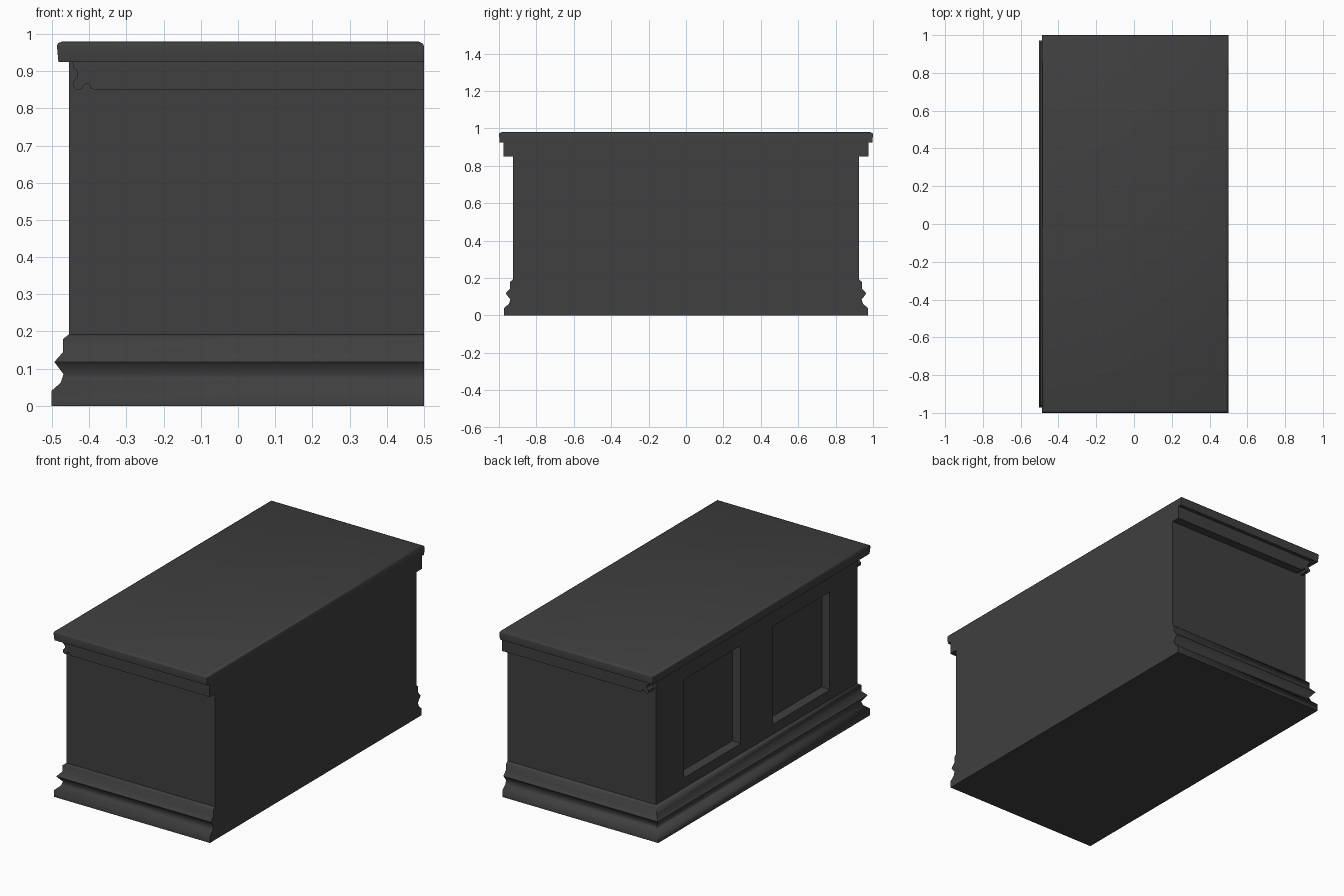
import bpy, bmesh, math
from mathutils import Vector

cube = bpy.data.objects.get("Cube")
if cube:
    bpy.data.objects.remove(cube, do_unlink=True)

charcoal = bpy.data.materials.new("charcoal_paint")
charcoal.use_nodes = True
COLOUR = (0.05, 0.05, 0.05, 1)
charcoal.diffuse_color = COLOUR
charcoal.node_tree.nodes["Principled BSDF"].inputs["Base Color"].default_value = COLOUR

X_BODY, X_BACK, Y_BODY = -0.455, 0.5, 0.925


def finish(name, bm, angle):
    bmesh.ops.recalc_face_normals(bm, faces=bm.faces)
    mesh = bpy.data.meshes.new(name)
    bm.to_mesh(mesh)
    bm.free()
    mesh.materials.append(charcoal)
    obj = bpy.data.objects.new(name, mesh)
    bpy.context.collection.objects.link(obj)
    bpy.ops.object.select_all(action='DESELECT')
    obj.select_set(True)
    bpy.context.view_layer.objects.active = obj
    bpy.ops.object.shade_smooth_by_angle(angle=math.radians(angle))
    return obj


def loft(rings):
    """Stack rectangles given as (x_min, x_max, half_y, z)."""
    bm = bmesh.new()
    loops = []
    for x0, x1, y, z in rings:
        corners = ((x0, -y), (x1, -y), (x1, y), (x0, y))
        loops.append([bm.verts.new((a, b, z)) for a, b in corners])
    for low, high in zip(loops, loops[1:]):
        for i in range(4):
            j = (i + 1) % 4
            bm.faces.new((low[i], low[j], high[j], high[i]))
    bm.faces.new(loops[0])
    bm.faces.new(loops[-1])
    return bm


# Moulded plinth: (overhang, height) steps, flush on the plain long side
plinth_profile = [(0.047, 0), (0.047, 0.04), (0.022, 0.062), (0.014, 0.085),
                  (0.039, 0.118), (0.015, 0.145), (0.015, 0.18), (0, 0.192)]
finish("plinth", loft([(X_BODY - o, X_BACK, Y_BODY + o, z)
                       for o, z in plinth_profile]), 60)

# Body with two recessed panels on its long side
bm = loft([(X_BODY, X_BACK, Y_BODY, z) for z in (0.192, 0.925)])
cuts = [((0, y, 0), (0, 1, 0)) for y in (-0.67, -0.15, 0.15, 0.67)]
cuts += [((0, 0, z), (0, 0, 1)) for z in (0.25, 0.82)]
for point, normal in cuts:
    bmesh.ops.bisect_plane(bm, geom=bm.verts[:] + bm.edges[:] + bm.faces[:],
                           plane_co=Vector(point), plane_no=Vector(normal))
bmesh.ops.recalc_face_normals(bm, faces=bm.faces)
panels = []
for face in bm.faces:
    c = face.calc_center_median()
    if face.normal.x < -0.9 and 0.15 < abs(c.y) < 0.67 and 0.25 < c.z < 0.82:
        panels.append(face)
bmesh.ops.inset_individual(bm, faces=panels, thickness=0.02, depth=-0.04)
finish("body", bm, 30)

# Crown strips on both ends, with a scrolled profile at the panelled side
scroll = [(-0.445, 0.925), (-0.443, 0.91), (-0.431, 0.9), (-0.431, 0.885),
          (-0.443, 0.872), (-0.443, 0.858), (-0.432, 0.85), (-0.42, 0.852),
          (-0.412, 0.865), (-0.402, 0.866), (-0.393, 0.852), (-0.385, 0.85),
          (X_BACK, 0.85), (X_BACK, 0.925)]
for side, name in ((-1, "front_crown_strip"), (1, "back_crown_strip")):
    bm = bmesh.new()
    face = bm.faces.new([bm.verts.new((x, side * Y_BODY, z)) for x, z in scroll])
    new = bmesh.ops.extrude_face_region(bm, geom=[face])["geom"]
    bmesh.ops.translate(bm, vec=(0, side * 0.05, 0),
                        verts=[v for v in new if isinstance(v, bmesh.types.BMVert)])
    finish(name, bm, 40)

# Top slab with a softened upper edge
finish("top_slab", loft([(-0.483, 0.5, 0.996, 0.925), (-0.487, 0.5, 1.0, 0.968),
                         (-0.484, 0.496, 0.997, 0.975),
                         (-0.473, 0.484, 0.986, 0.98)]), 50)
